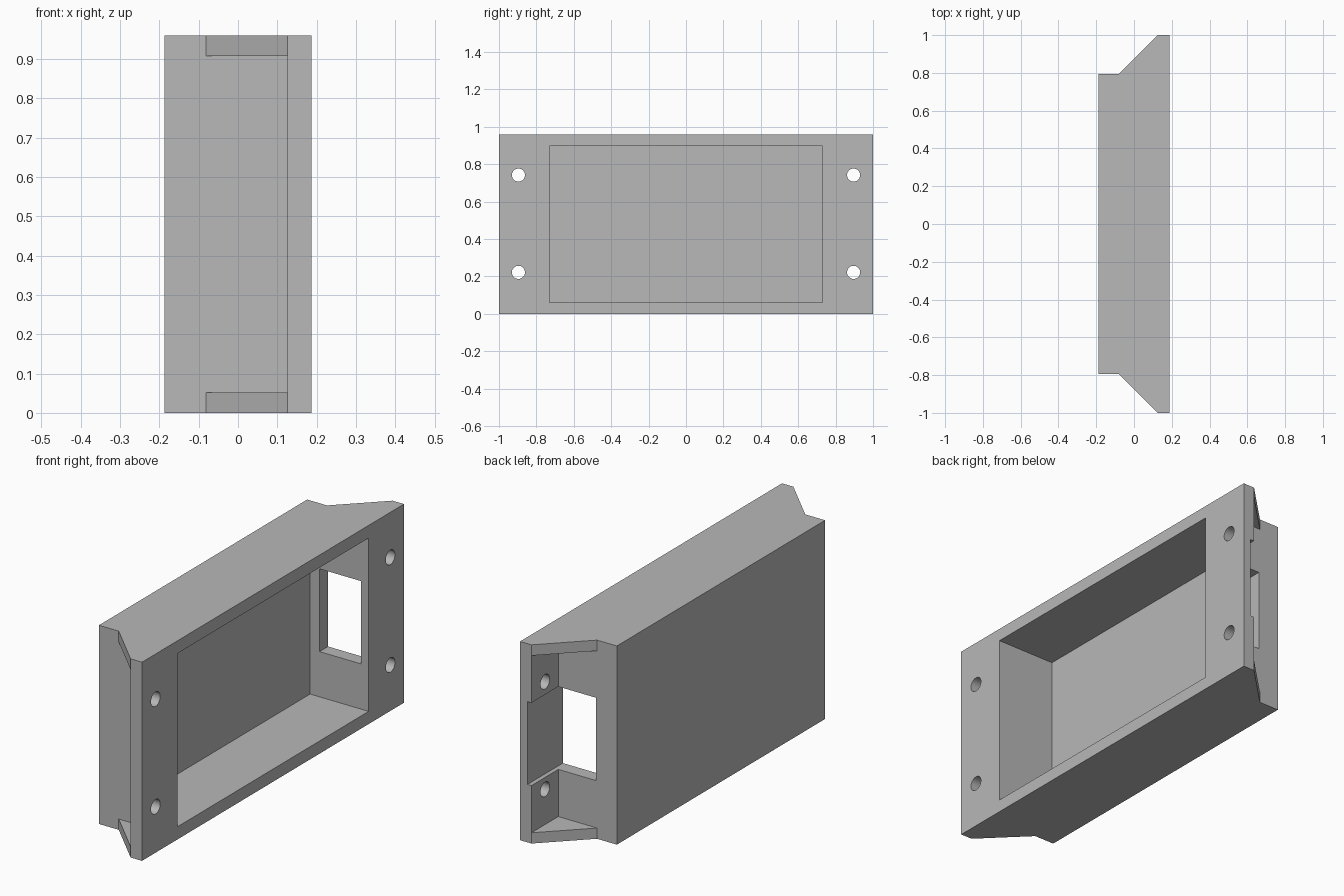
import bpy
import bmesh
import math
from mathutils import Matrix, Vector

if "Cube" in bpy.data.objects:
    bpy.data.objects.remove(bpy.data.objects["Cube"])

# Main dimensions
HEIGHT = 0.96
FRONT = 0.187           # open face, +x
FLANGE = 0.126          # back of the mounting flanges
BODY_END = 0.795
WALL = 0.0615
WEB = 0.052             # thickness of the corner webs

grey = bpy.data.materials.new("plain_grey")
grey.use_nodes = True
grey.diffuse_color = (0.48, 0.48, 0.48, 1)
grey.node_tree.nodes["Principled BSDF"].inputs["Base Color"].default_value = grey.diffuse_color


def add_object(name, bm):
    bmesh.ops.recalc_face_normals(bm, faces=bm.faces)
    mesh = bpy.data.meshes.new(name)
    bm.to_mesh(mesh)
    bm.free()
    obj = bpy.data.objects.new(name, mesh)
    mesh.materials.append(grey)
    bpy.context.collection.objects.link(obj)
    return obj


def box(name, low, high):
    bm = bmesh.new()
    low, high = Vector(low), Vector(high)
    place = Matrix.Translation((low + high) / 2) @ Matrix.Diagonal((*(high - low), 1))
    bmesh.ops.create_cube(bm, size=1, matrix=place)
    return add_object(name, bm)


def hole(name, y, z):
    bm = bmesh.new()
    place = Matrix.Translation((FRONT, y, z)) @ Matrix.Rotation(math.pi / 2, 4, 'Y')
    bmesh.ops.create_cone(bm, cap_ends=True, segments=32, radius1=0.035,
                          radius2=0.035, depth=0.3, matrix=place)
    return add_object(name, bm)


# Housing: plan outline extruded upwards
half = [(-FRONT, BODY_END), (-0.081, BODY_END), (FLANGE, 1), (FRONT, 1)]
outline = half + [(x, -y) for x, y in reversed(half)]
bm = bmesh.new()
base = bm.faces.new([bm.verts.new((x, y, 0)) for x, y in outline])
top = bmesh.ops.extrude_face_region(bm, geom=[base])["geom"]
bmesh.ops.translate(bm, vec=(0, 0, HEIGHT),
                    verts=[g for g in top if isinstance(g, bmesh.types.BMVert)])
housing = add_object("housing", bm)

# Open cavity, and the side window that also grooves the flange
cutters = [
    box("cavity_cutter", (-FRONT + WALL, -0.73, WALL), (0.4, 0.73, HEIGHT - WALL)),
    box("window_cutter", (-0.075, 0.6, 0.28), (0.147, 1.2, 0.68)),
]

# End pockets between the webs, and the screw holes
for side in (-1, 1):
    ys = sorted((side * BODY_END, side * 1.2))
    cutters.append(box("pocket_cutter", (-0.4, ys[0], WEB), (FLANGE, ys[1], HEIGHT - WEB)))
    for z in (0.222, 0.742):
        cutters.append(hole("screw_hole_cutter", side * 0.896, z))

for cutter in cutters:
    cutter.hide_render = True
    cut = housing.modifiers.new(cutter.name, 'BOOLEAN')
    cut.operation = 'DIFFERENCE'
    cut.solver = 'EXACT'
    cut.object = cutter

# Bake the cuts and drop the cutters
depsgraph = bpy.context.evaluated_depsgraph_get()
baked = bpy.data.meshes.new_from_object(housing.evaluated_get(depsgraph))
housing.modifiers.clear()
housing.data = baked
for cutter in cutters:
    bpy.data.objects.remove(cutter)

# Smooth hole walls, sharp edges elsewhere
bpy.ops.object.select_all(action='DESELECT')
housing.select_set(True)
bpy.context.view_layer.objects.active = housing
bpy.ops.object.shade_smooth_by_angle(angle=math.radians(30))
